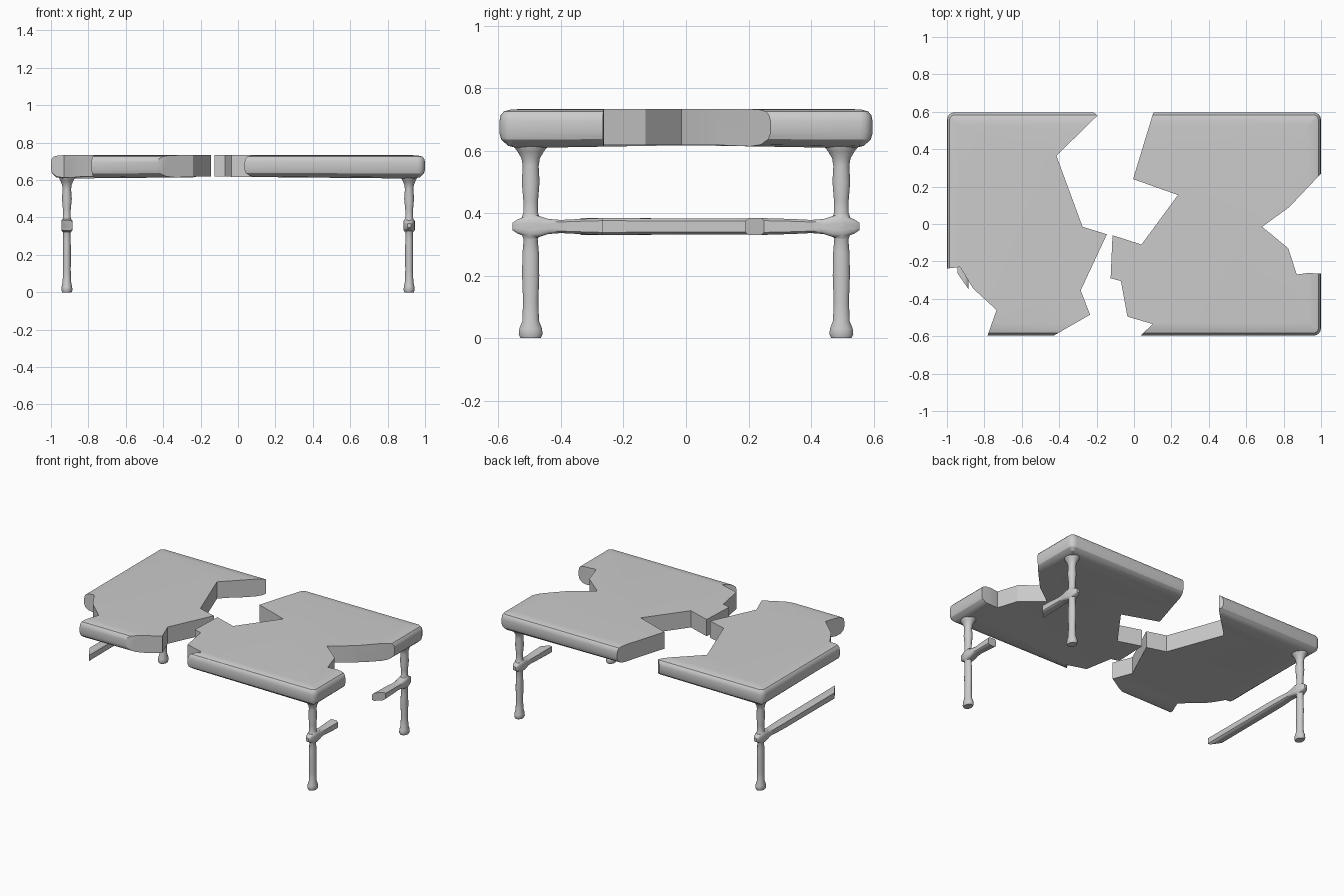
import bpy, bmesh
from math import sin, cos, pi

if "Cube" in bpy.data.objects:
    bpy.data.objects.remove(bpy.data.objects["Cube"])


def loft(name, rings):
    """Closed skin through equal-length rings of points."""
    bm = bmesh.new()
    vr = [[bm.verts.new(p) for p in r] for r in rings]
    n = len(vr[0])
    for a, b in zip(vr, vr[1:]):
        for i in range(n):
            j = (i + 1) % n
            bm.faces.new((a[i], a[j], b[j], b[i]))
    bm.faces.new(vr[0][::-1])
    bm.faces.new(vr[-1])
    bmesh.ops.recalc_face_normals(bm, faces=bm.faces)
    me = bpy.data.meshes.new(name)
    bm.to_mesh(me)
    bm.free()
    ob = bpy.data.objects.new(name, me)
    bpy.context.collection.objects.link(ob)
    return ob


def activate(ob):
    bpy.ops.object.select_all(action='DESELECT')
    ob.select_set(True)
    bpy.context.view_layer.objects.active = ob


def combine(ob, other, op):
    """Apply a boolean and drop the second object."""
    activate(ob)
    m = ob.modifiers.new("bool", 'BOOLEAN')
    m.operation, m.solver, m.object = op, 'EXACT', other
    bpy.ops.object.modifier_apply(modifier=m.name)
    bpy.data.objects.remove(other)


def smooth(ob, deg):
    activate(ob)
    bpy.ops.object.shade_smooth_by_angle(angle=deg * pi / 180)


# Tabletop: rounded slab whose underside sags slightly at the corners
def slab_ring(z, inset, sag):
    hx, hy = 1 - inset, 0.597 - inset
    r = max(0.04 - inset, 0.006)
    pts = []
    for k, (sx, sy) in enumerate([(1, 1), (-1, 1), (-1, -1), (1, -1)]):
        for i in range(5):
            a = (k + i / 4) * pi / 2
            pts.append((sx * (hx - r) + r * cos(a), sy * (hy - r) + r * sin(a), z - sag))
        pts.append([(0, hy, z), (-hx, 0, z), (0, -hy, z), (hx, 0, z)][k])
    return pts


SLAB = [(.618, .16, 0), (.617, .06, .009), (.622, .028, .007), (.638, .006, .003),
        (.655, 0, 0), (.695, 0, 0), (.713, .004, 0), (.725, .014, 0),
        (.731, .035, 0), (.733, .07, 0)]

# Broken outlines, overshooting the slab on its outer edges
LEFT = [(-1.1, .7), (-.3, .7), (-.22, .6), (-.195, .58), (-.415, .365), (-.275, -.015),
        (-.145, -.055), (-.285, -.355), (-.235, -.485), (-.43, -.597), (-.6, -.7),
        (-.82, -.7), (-.783, -.597), (-.735, -.46), (-.86, -.345), (-.93, -.23), (-1.1, -.25)]
RIGHT = [(.135, .7), (1.1, .7), (1.1, .376), (.83, .09), (.685, -.015), (.825, -.13),
         (.87, -.27), (.93, -.262), (1.1, -.27), (1.1, -.7), (-.07, -.7), (.035, -.597),
         (.1, -.535), (-.035, -.495), (-.07, -.305), (-.125, -.29), (-.115, -.06),
         (.04, -.11), (.235, .155), (-.005, .24)]

for name, outline in (("left_tabletop", LEFT), ("right_tabletop", RIGHT)):
    top = loft(name, [slab_ring(*s) for s in SLAB])
    cutter = loft("cutter", [[(x, y, z) for x, y in outline] for z in (.5, .9)])
    cutter.hide_render = True
    combine(top, cutter, 'INTERSECT')
    smooth(top, 30)

# Leg: z, half-width in x, half-width in y
LEG = [(0, .026, .033), (.012, .03, .039), (.03, .029, .037), (.055, .023, .027),
       (.12, .021, .025), (.2, .022, .028), (.27, .021, .027), (.315, .02, .023),
       (.335, .026, .03), (.355, .03, .036), (.378, .028, .032), (.4, .021, .024),
       (.44, .021, .024), (.5, .027, .029), (.55, .023, .026), (.575, .026, .03),
       (.597, .036, .043), (.612, .044, .055), (.63, .048, .06)]
# Stretcher: distance from centre in y, half-width, half-height
BAR = [(.555, .01, .012), (.54, .02, .022), (.5, .029, .038), (.47, .03, .034),
       (.44, .027, .024), (.4, .025, .021), (.34, .028, .024), (.27, .03, .025)]


def make_leg(name, sx, sy, end, slope):
    x0, y0 = .915 * sx, .497 * sy
    N = 16
    ang = [2 * pi * (i + .5) / N for i in range(N)]
    leg = loft(name, [[(x0 + rx * cos(a), y0 + ry * sin(a), z) for a in ang]
                      for z, rx, ry in LEG])
    # squarish bar, ending in a slanted break
    box = lambda v: max(-.8, min(.8, v)) / .8
    prof = [(sy * d, w, h, 0) for d, w, h in BAR if d > end * sy + .05]
    prof.append((end, .03, .027, slope))
    bar = loft("bar", [[(x0 + w * box(cos(a)), y + k * w * box(cos(a)), .357 + h * box(sin(a)))
                        for a in ang] for y, w, h, k in prof])
    combine(leg, bar, 'UNION')
    smooth(leg, 45)


make_leg("back_left_leg", -1, 1, -.305, -1.45)
make_leg("back_right_leg", 1, 1, .22, 1.0)
make_leg("front_right_leg", 1, -1, -.267, 0)
